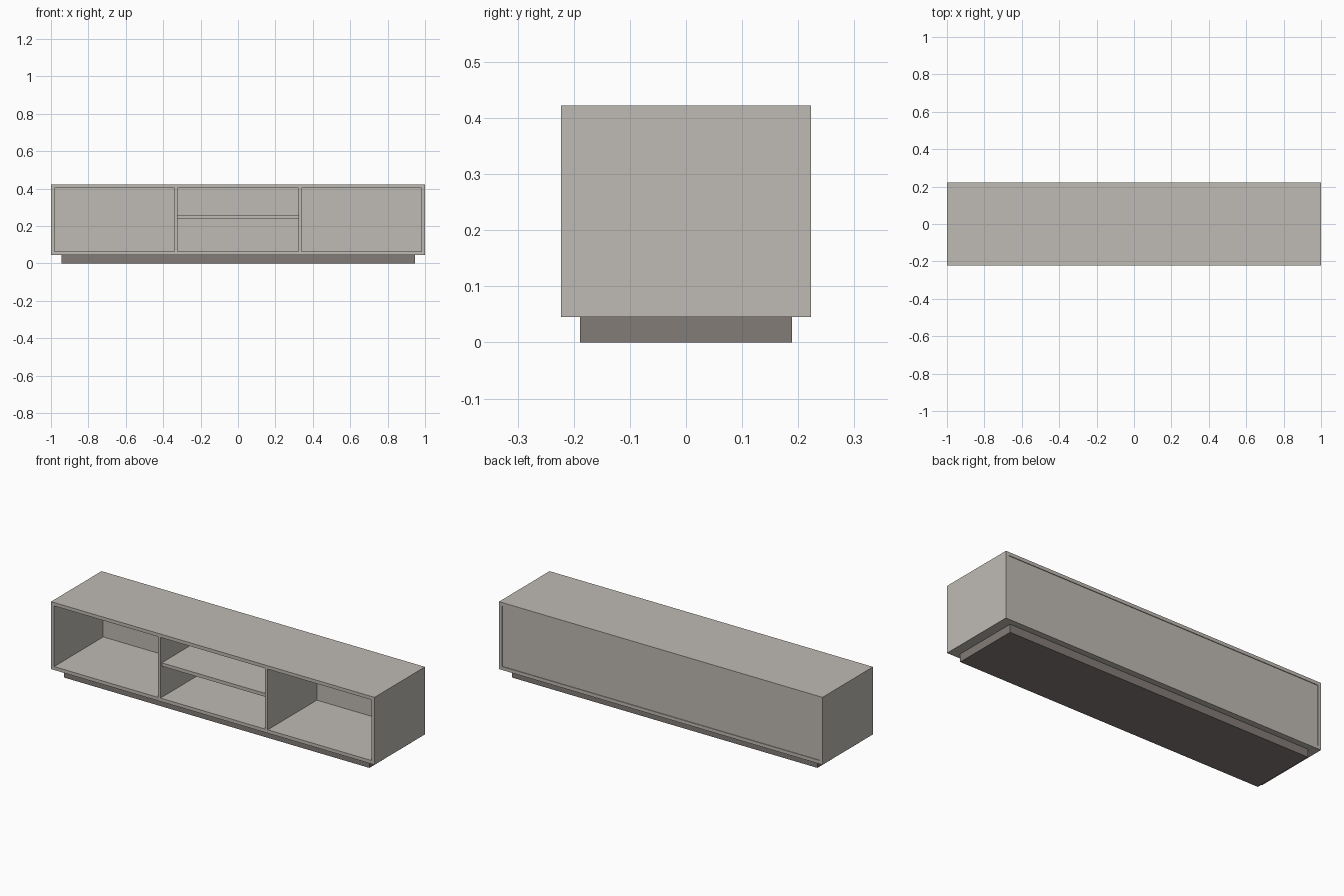
import bpy

cube = bpy.data.objects.get("Cube")
if cube:
    bpy.data.objects.remove(cube, do_unlink=True)


def material(name, rgb):
    mat = bpy.data.materials.new(name)
    mat.use_nodes = True
    mat.diffuse_color = (*rgb, 1)
    mat.node_tree.nodes["Principled BSDF"].inputs["Base Color"].default_value = (*rgb, 1)
    return mat


def box(name, mat, x, y, z):
    """Box between the (low, high) limits on each axis."""
    bpy.ops.mesh.primitive_cube_add(size=1)
    ob = bpy.context.object
    ob.name = name
    ob.location = [(a + b) / 2 for a, b in (x, y, z)]
    ob.scale = [b - a for a, b in (x, y, z)]
    bpy.ops.object.transform_apply(location=True, rotation=False, scale=True)
    ob.data.materials.append(mat)
    return ob


greige = material("greige panel", (0.52, 0.49, 0.455))
brown = material("dark taupe plinth", (0.225, 0.2, 0.185))

BOARD = 0.019            # board thickness
DEPTH = 0.223            # half depth
BASE, TOP = 0.045, 0.422
INNER = 1 - BOARD        # inside face of the side panels
BACK = 0.211             # front face of the back panel
DIVIDER = 0.323          # inside face of the dividers
full_depth = (-DEPTH, DEPTH)
opening = (BASE + BOARD, TOP - BOARD)

# Recessed plinth
box("plinth", brown, (-0.945, 0.945), (-0.189, 0.189), (0, BASE))

# Carcass: boards between full-height sides
box("top_panel", greige, (-INNER, INNER), full_depth, (TOP - BOARD, TOP))
box("bottom_panel", greige, (-INNER, INNER), full_depth, (BASE, BASE + BOARD))
for side, s in (("left", 1), ("right", -1)):
    box(side + "_side_panel", greige, sorted((s * INNER, s)), full_depth, (BASE, TOP))
    box(side + "_divider", greige, sorted((s * DIVIDER, s * (DIVIDER + 0.017))),
        (-DEPTH, BACK), opening)

# Slightly recessed back panel and the middle shelf
box("back_panel", greige, (-INNER, INNER), (BACK, 0.219), opening)
box("middle_shelf", greige, (-DIVIDER, DIVIDER), (-0.212, BACK), (0.238, 0.257))
